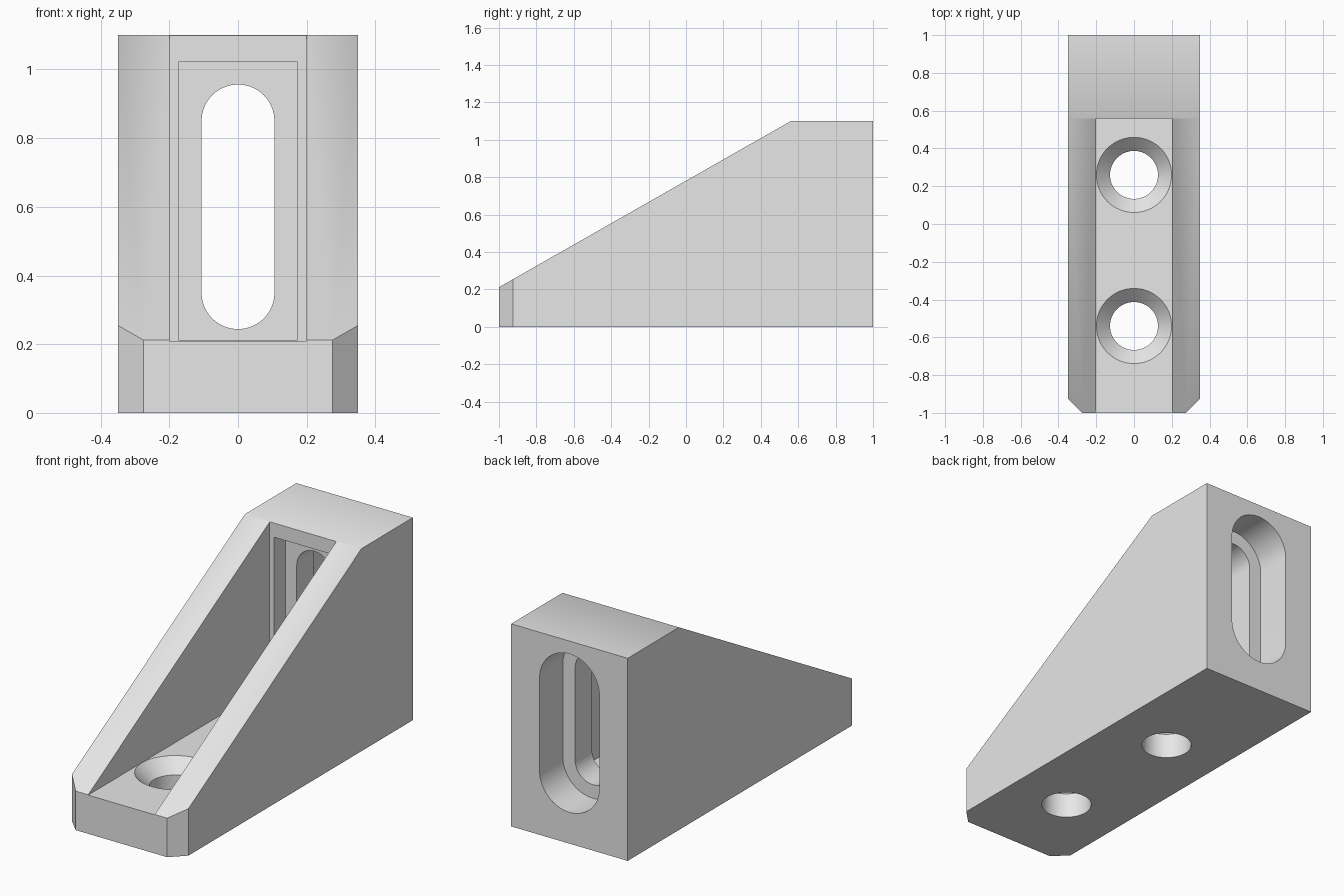
import bpy, bmesh, math
from mathutils import Vector

if "Cube" in bpy.data.objects:
    bpy.data.objects.remove(bpy.data.objects["Cube"])

grey = bpy.data.materials.new("plain_grey")
grey.diffuse_color = (0.8, 0.8, 0.8, 1)
grey.use_nodes = True
grey.node_tree.nodes["Principled BSDF"].inputs["Base Color"].default_value = grey.diffuse_color


def finish(name, bm):
    bmesh.ops.recalc_face_normals(bm, faces=bm.faces[:])
    me = bpy.data.meshes.new(name)
    bm.to_mesh(me)
    bm.free()
    me.materials.append(grey)
    ob = bpy.data.objects.new(name, me)
    bpy.context.collection.objects.link(ob)
    return ob


def prism(name, points, direction, bevel=None):
    """Extrude a closed outline of 3D points along a direction."""
    bm = bmesh.new()
    face = bm.faces.new([bm.verts.new(p) for p in points])
    res = bmesh.ops.extrude_face_region(bm, geom=[face])
    verts = [v for v in res["geom"] if isinstance(v, bmesh.types.BMVert)]
    bmesh.ops.translate(bm, verts=verts, vec=Vector(direction))
    if bevel:
        bmesh.ops.recalc_face_normals(bm, faces=bm.faces[:])
        edges = [e for e in bm.edges if all(v.co.y < -0.99 for v in e.verts)
                 and abs(e.verts[0].co.z - e.verts[1].co.z) > 0.1]
        bmesh.ops.bevel(bm, geom=edges, offset=bevel, segments=1, affect='EDGES')
    return finish(name, bm)


def box(name, x, y0, y1, z0, z1):
    return prism(name, [(-x, y0, z0), (x, y0, z0), (x, y0, z1), (-x, y0, z1)],
                 (0, y1 - y0, 0))


def slot(name, r, y0, y1, zc=0.6, half=0.25, n=32):
    """Vertical rounded slot running along y."""
    pts = []
    for side in (0, 1):
        for i in range(n + 1):
            a = math.pi * (side + i / n)
            pts.append((r * math.cos(a), y0, zc + (-half if side else half) + r * math.sin(a)))
    return prism(name, pts, (0, y1 - y0, 0))


def screw_hole(name, y, n=64):
    """Through hole with a conical countersink, as stacked rings."""
    bm = bmesh.new()
    rings = []
    for r, z in ((0.127, -0.1), (0.127, 0.138), (0.199, 0.21), (0.199, 0.3)):
        rings.append([bm.verts.new((r * math.cos(2 * math.pi * i / n),
                                    y + r * math.sin(2 * math.pi * i / n), z))
                      for i in range(n)])
    for a, b in zip(rings, rings[1:]):
        for i in range(n):
            j = (i + 1) % n
            bm.faces.new((a[i], a[j], b[j], b[i]))
    bm.faces.new(rings[0][::-1])
    bm.faces.new(rings[-1])
    return finish(name, bm)


# wedge body with chamfered front corners
profile = [(-1, 0), (1, 0), (1, 1.1), (0.56, 1.1), (-1, 0.212)]
body = prism("bracket_body", [(-0.35, y, z) for y, z in profile], (0.7, 0, 0), 0.075)

# channel, pocket, stepped slot and screw holes
cutters = [
    box("channel_cutter", 0.2, -1.2, 0.558, 0.21, 1.5),
    box("pocket_cutter", 0.173, 0.45, 0.655, 0.212, 1.022),
    slot("narrow_slot_cutter", 0.106, 0.6, 0.9),
    slot("wide_slot_cutter", 0.18, 0.8, 1.1),
    screw_hole("front_hole_cutter", -0.54),
    screw_hole("back_hole_cutter", 0.26),
]
bpy.context.view_layer.objects.active = body
body.select_set(True)
for c in cutters:
    mod = body.modifiers.new(c.name, 'BOOLEAN')
    mod.operation = 'DIFFERENCE'
    mod.solver = 'EXACT'
    mod.object = c
    bpy.ops.object.modifier_apply(modifier=mod.name)
for c in cutters:
    bpy.data.objects.remove(c)

# smooth curved walls, keep edges sharp
bpy.ops.object.shade_smooth_by_angle(angle=math.radians(30))
